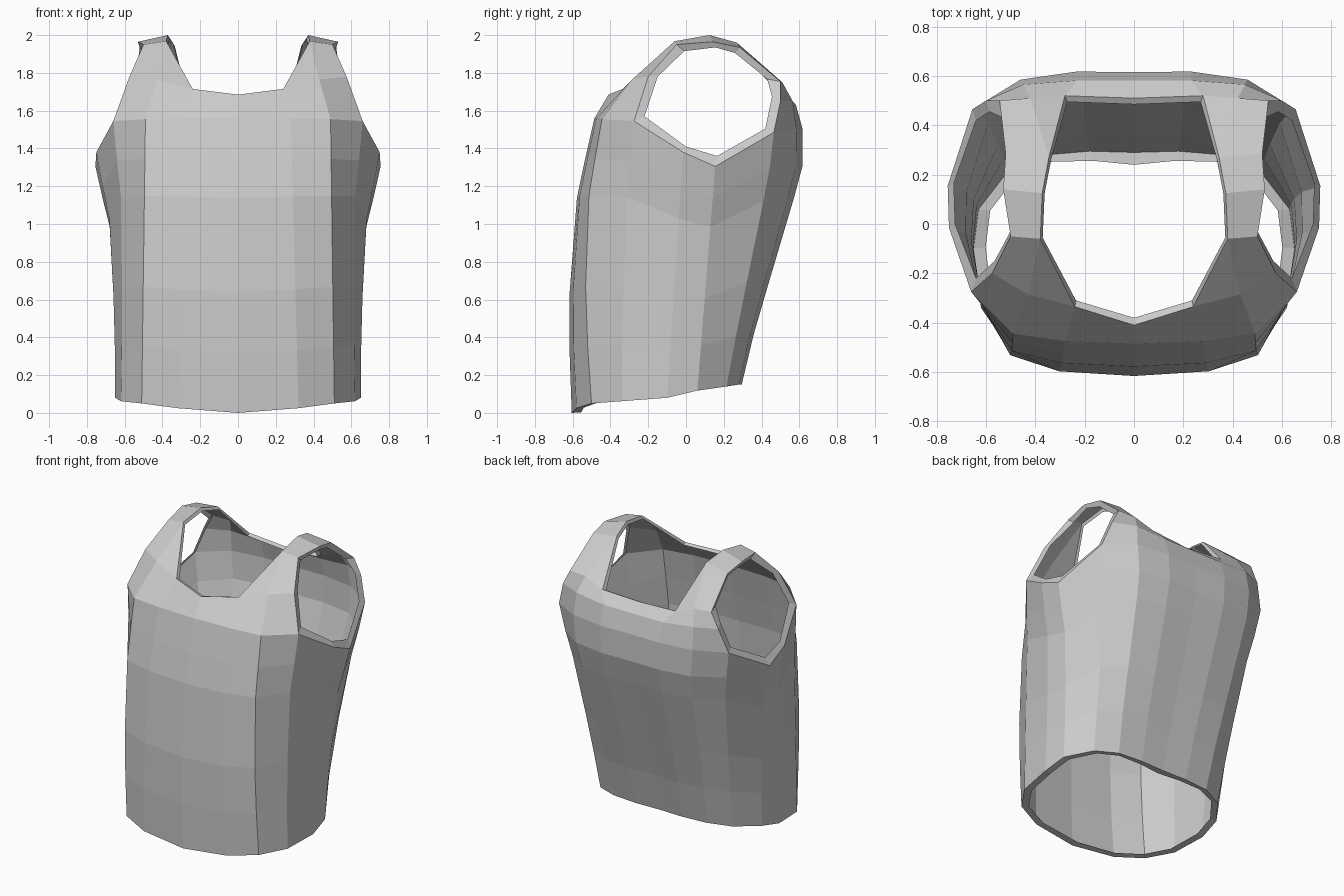
import bpy

if "Cube" in bpy.data.objects:
    bpy.data.objects.remove(bpy.data.objects["Cube"])

# Half outlines, running from centre front round the side to centre back
hem = [(0, -.605, 0), (.32, -.58, .025), (.51, -.5, .05), (.62, -.34, .062),
       (.65, -.1, .08), (.63, .06, .118), (.51, .215, .14), (.36, .28, .15),
       (.18, .295, .15), (0, .29, .15)]
chest = [(0, -.485, 1.56), (.28, -.475, 1.56), (.49, -.445, 1.555),
         (.66, -.275, 1.545), (.75, -.015, 1.38), (.755, .155, 1.305),
         (.655, .465, 1.485), (.46, .585, 1.5), (.23, .618, 1.5), (0, .615, 1.5)]

# Body rows: fraction of height, then bulge of front, side and back
rows = [(0, 0, 0, 0), (.2, -.035, -.018, .0), (.41, -.06, -.032, .015),
        (.73, -.06, -.042, .04), (.86, -.033, -.02, .045), (1, 0, 0, 0)]
front_share = [1, 1, .9, .3, 0, 0, 0, 0, 0, 0]
side_share = [0, 0, 0, .7, 1, 1, .6, .1, 0, 0]
back_share = [0, 0, 0, 0, 0, 0, .3, .9, 1, 1]

verts, faces = [], []
for t, front, side, back in rows:
    for i, (a, b) in enumerate(zip(hem, chest)):
        x, y, z = (p + (q - p) * t for p, q in zip(a, b))
        verts.append((x + side * side_share[i],
                      y + front * front_share[i] + back * back_share[i], z))

n = len(hem)
for r in range(len(rows) - 1):
    for i in range(n - 1):
        k = r * n + i
        faces.append((k, k + 1, k + 1 + n, k + n))

# Chest row indices
c0, c1, c2, c3, c4, c5, c6, c7, c8, c9 = range((len(rows) - 1) * n, len(rows) * n)


def point(x, y, z):
    verts.append((x, y, z))
    return len(verts) - 1


def band(edge, inner, closed=False):
    """Turned-in border from an edge loop to a list of inner positions."""
    ring = [point(*co) for co in inner]
    for i in range(len(edge) if closed else len(edge) - 1):
        j = (i + 1) % len(edge)
        faces.append((edge[i], edge[j], ring[j], ring[i]))


# Front neckline and yoke
neck0 = point(0, -.41, 1.685)
neck1 = point(.24, -.335, 1.715)
fold_mid = point(.43, -.285, 1.765)
fold_out = point(.575, -.2, 1.78)

# Shoulder strap, front to rear
front_in, front_out = point(.38, -.06, 1.968), point(.5, -.05, 1.95)
top_in, top_out = point(.372, .125, 2.0), point(.53, .14, 1.965)
rear_in, rear_out = point(.345, .27, 1.96), point(.52, .285, 1.935)

# Back yoke and back neckline
back_out, back_mid = point(.545, .5, 1.755), point(.42, .51, 1.75)
nape1, nape0 = point(.28, .52, 1.70), point(0, .51, 1.685)
b6, b7 = point(.6, .5, 1.65), point(.45, .565, 1.65)
b8, b9 = point(.23, .582, 1.63), point(0, .582, 1.63)

faces += [
    (c0, c1, neck1, neck0), (c1, c2, fold_mid, neck1),
    (c2, c3, fold_out, fold_mid), (neck1, fold_mid, front_in),
    (fold_mid, fold_out, front_out, front_in),
    (front_in, front_out, top_out, top_in),
    (top_in, top_out, rear_out, rear_in),
    (rear_in, rear_out, back_out, back_mid), (rear_in, back_mid, nape1),
    (c6, c7, b7, b6), (c7, c8, b8, b7), (c8, c9, b9, b8),
    (b6, b7, back_mid, back_out), (b7, b8, nape1, back_mid),
    (b8, b9, nape0, nape1)]

# Armhole border
band([c3, fold_out, front_out, top_out, rear_out, back_out, b6, c6, c5, c4],
     [(.64, -.22, 1.57), (.565, -.15, 1.78), (.49, -.01, 1.915),
      (.52, .155, 1.935), (.505, .26, 1.905), (.53, .43, 1.767),
      (.585, .455, 1.675), (.64, .42, 1.505), (.73, .165, 1.36),
      (.725, 0, 1.41)], closed=True)

# Neck border
band([nape0, nape1, rear_in, top_in, front_in, neck1, neck0],
     [(0, .485, 1.672), (.27, .495, 1.687), (.335, .265, 1.942),
      (.362, .125, 1.98), (.37, -.055, 1.95), (.235, -.31, 1.705),
      (0, -.38, 1.675)])

# Hem border
band(list(range(n))[::-1],
     [(x * .925, y + .05 - .1 * i / (n - 1), z + .003)
      for i, (x, y, z) in enumerate(hem)][::-1])

# Sleeveless vest: mirrored half surface with turned-in borders
mesh = bpy.data.meshes.new("vest")
mesh.from_pydata(verts, [], faces)
vest = bpy.data.objects.new("vest", mesh)
bpy.context.collection.objects.link(vest)

mirror = vest.modifiers.new("mirror", 'MIRROR')
mirror.use_axis[0] = True
mirror.use_clip = True
mirror.merge_threshold = .001

grey = bpy.data.materials.new("grey cloth")
grey.diffuse_color = (.6, .6, .6, 1)
grey.use_nodes = True
grey.node_tree.nodes["Principled BSDF"].inputs["Base Color"].default_value = grey.diffuse_color
mesh.materials.append(grey)
